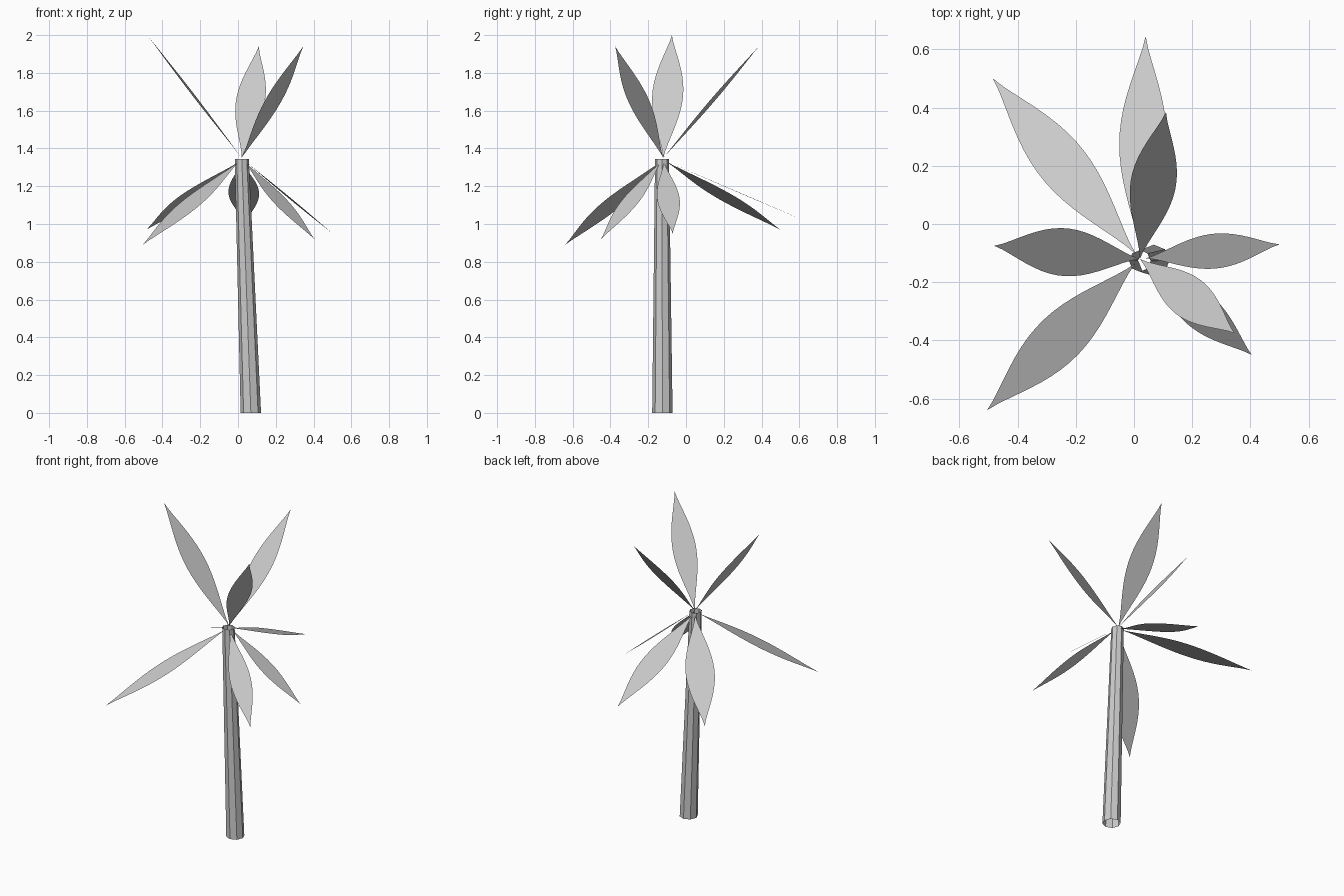
import bpy, bmesh
from math import sin, cos, pi
from mathutils import Vector

cube = bpy.data.objects.get("Cube")
if cube:
    bpy.data.objects.remove(cube, do_unlink=True)

grey = bpy.data.materials.new("pale_grey")
grey.use_nodes = True
grey.diffuse_color = (0.6, 0.6, 0.6, 1)
grey.node_tree.nodes["Principled BSDF"].inputs["Base Color"].default_value = grey.diffuse_color


def finish(name, bm):
    mesh = bpy.data.meshes.new(name)
    bm.to_mesh(mesh)
    bm.free()
    mesh.materials.append(grey)
    bpy.context.collection.objects.link(bpy.data.objects.new(name, mesh))


def trunk(foot, top, foot_radius, top_radius, sides=8):
    """Leaning, tapered tube with open ends."""
    bm = bmesh.new()
    rings = []
    for centre, r in ((foot, foot_radius), (top, top_radius)):
        angles = [2 * pi * i / sides for i in range(sides)]
        rings.append([bm.verts.new(Vector(centre) + Vector((r * cos(a), r * sin(a), 0)))
                      for a in angles])
    low, high = rings
    for i in range(sides):
        j = (i + 1) % sides
        bm.faces.new((low[i], low[j], high[j], high[i]))
    finish("trunk", bm)


def leaf(name, base, tip, steps=18):
    """Flat pointed leaf, level across its width."""
    bm = bmesh.new()
    base, tip = Vector(base), Vector(tip)
    axis = tip - base
    across = Vector((0, 0, 1)).cross(axis).normalized() * axis.length * 0.1
    right, left = [], []
    for i in range(1, steps):
        t = i / steps
        width = sin(pi * t ** 1.05) ** 1.25
        right.append(bm.verts.new(base + axis * t - across * width))
        left.append(bm.verts.new(base + axis * t + across * width))
    start, end = bm.verts.new(base), bm.verts.new(tip)
    bm.faces.new((start, right[0], left[0]))
    for i in range(steps - 2):
        bm.faces.new((right[i], right[i + 1], left[i + 1], left[i]))
    bm.faces.new((right[-1], end, left[-1]))
    finish(name, bm)


trunk((0.068, -0.125, 0), (0.02, -0.127, 1.345), 0.054, 0.037)

# Raised leaves meet at one point above the trunk
crown = Vector((0.02, -0.12, 1.35))
raised = {"left": (0.345, -0.375, 1.94), "right": (-0.48, -0.075, 2.0),
          "back": (0.11, 0.385, 1.94)}
for side, tip in raised.items():
    leaf("raised_leaf_" + side, crown, tip)

# Drooping leaves start around the trunk rim
drooping = {"left": (0.5, -0.07, 0.95), "front_left": (0.405, -0.45, 0.92),
            "front_right": (-0.505, -0.64, 0.89), "back_right": (-0.485, 0.5, 0.97),
            "back": (0.04, 0.645, 1.01)}
for side, tip in drooping.items():
    outward = Vector(tip) - crown
    outward.z = 0
    base = crown + outward.normalized() * 0.02 - Vector((0, 0, 0.02))
    leaf("drooping_leaf_" + side, base, tip)
